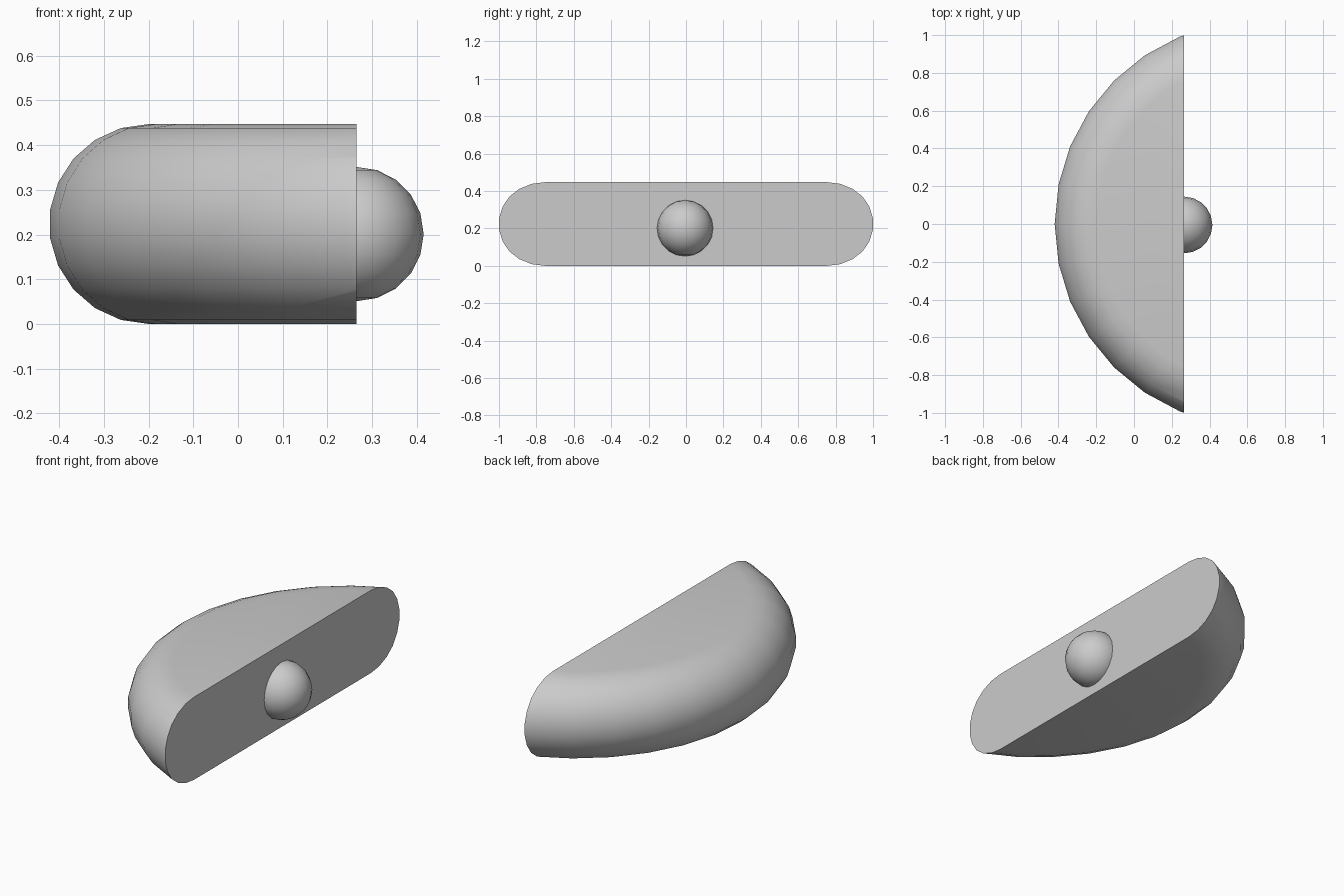
import bpy, bmesh
from math import sin, cos, pi, radians
from mathutils import Matrix, Vector

cube = bpy.data.objects.get("Cube")
if cube:
    bpy.data.objects.remove(cube, do_unlink=True)

CUT_X = 0.265                     # plane of the flat face
AXIS = Vector((0.654, 0, 0))      # centre of the disc
RADIUS, HEIGHT = 1.074, 0.447
SIDES, RIM_STEPS = 32, 11

grey = bpy.data.materials.new("plain grey")
grey.use_nodes = True
colour = (0.6, 0.6, 0.6, 1)
grey.diffuse_color = colour
grey.node_tree.nodes["Principled BSDF"].inputs["Base Color"].default_value = colour


def finish(bm, name):
    bmesh.ops.recalc_face_normals(bm, faces=bm.faces[:])
    mesh = bpy.data.meshes.new(name)
    bm.to_mesh(mesh)
    bm.free()
    mesh.materials.append(grey)
    obj = bpy.data.objects.new(name, mesh)
    bpy.context.collection.objects.link(obj)
    bpy.ops.object.select_all(action="DESELECT")
    obj.select_set(True)
    bpy.context.view_layer.objects.active = obj
    bpy.ops.object.shade_smooth_by_angle(angle=radians(30))
    return obj


# Body: a disc with a half-round rim, sliced by a vertical plane
bm = bmesh.new()
r = HEIGHT / 2
core = RADIUS - r * cos(pi / RIM_STEPS / 2)
profile = [(0, HEIGHT)]
for i in range(RIM_STEPS + 1):
    a = pi / 2 - pi * i / RIM_STEPS
    profile.append((core + r * cos(a), r + r * sin(a)))
profile.append((0, 0))
verts = [bm.verts.new((AXIS.x - d, 0, z)) for d, z in profile]
edges = [bm.edges.new(pair) for pair in zip(verts, verts[1:])]
bmesh.ops.spin(bm, geom=verts + edges, cent=AXIS, axis=(0, 0, 1),
               angle=2 * pi, steps=SIDES)
bmesh.ops.remove_doubles(bm, verts=bm.verts[:], dist=1e-4)
cut = bmesh.ops.bisect_plane(bm, geom=bm.verts[:] + bm.edges[:] + bm.faces[:],
                             plane_co=(CUT_X, 0, 0), plane_no=(1, 0, 0),
                             clear_outer=True)
rim = [e for e in cut["geom_cut"] if isinstance(e, bmesh.types.BMEdge)]
bmesh.ops.contextual_create(bm, geom=rim)
# Merge the flat wedges of the top and bottom into single faces
bmesh.ops.dissolve_limit(bm, angle_limit=radians(0.5),
                         verts=bm.verts[:], edges=bm.edges[:])
finish(bm, "rounded_half_disc")

# Knob: a ball set halfway into the flat face
bm = bmesh.new()
bmesh.ops.create_uvsphere(bm, u_segments=20, v_segments=10, radius=0.15,
                          matrix=Matrix.Translation((CUT_X, -0.005, 0.201)))
finish(bm, "ball_knob")
